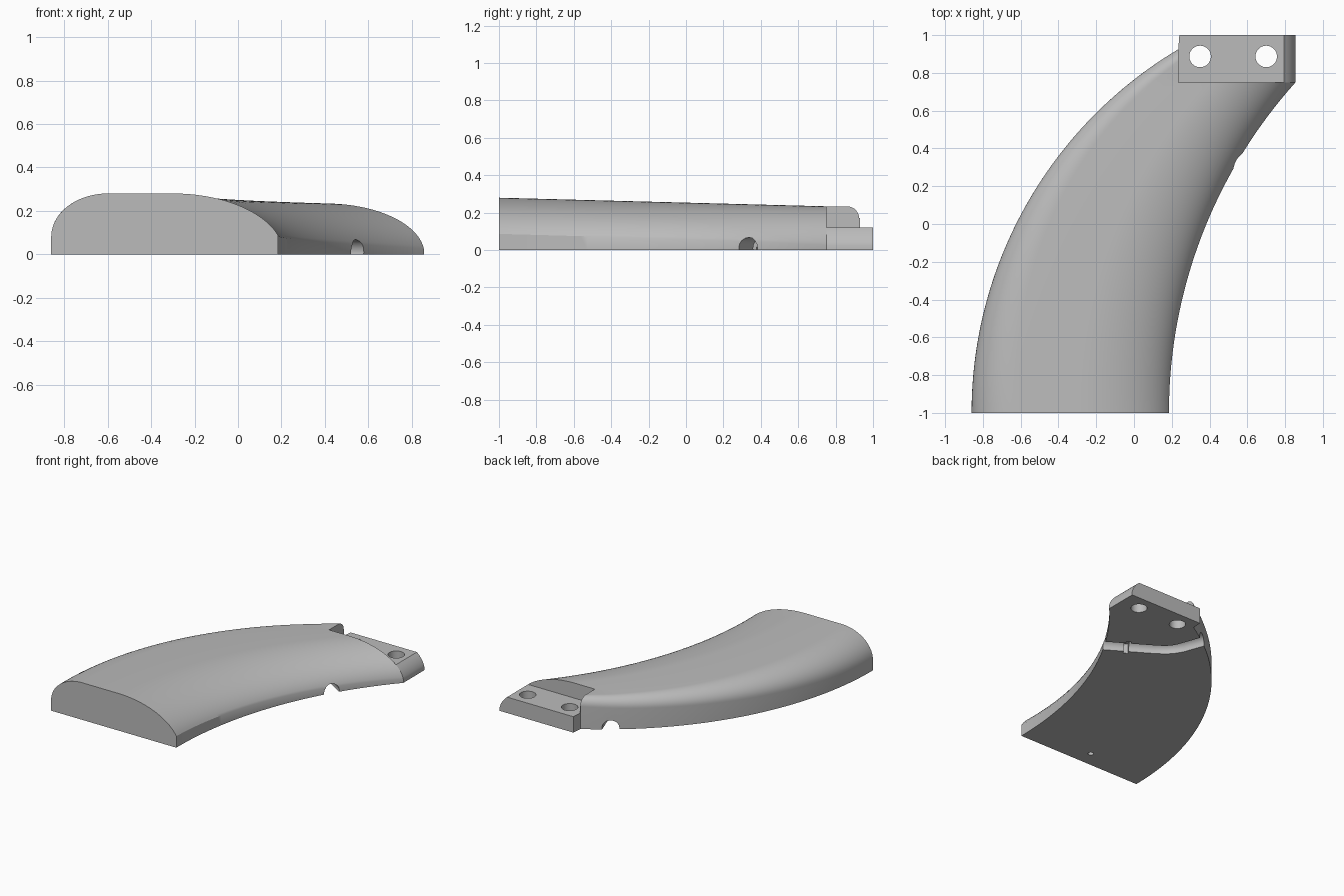
import bpy, bmesh, math
from mathutils import Matrix, Vector

if "Cube" in bpy.data.objects:
    bpy.data.objects.remove(bpy.data.objects["Cube"])

grey = bpy.data.materials.new("plain_grey")
grey.use_nodes = True
grey.diffuse_color = (0.5, 0.5, 0.5, 1)
grey.node_tree.nodes["Principled BSDF"].inputs["Base Color"].default_value = (0.5, 0.5, 0.5, 1)


def add_object(name, data):
    ob = bpy.data.objects.new(name, data)
    bpy.context.scene.collection.objects.link(ob)
    return ob


def mesh_object(name, bm):
    bmesh.ops.recalc_face_normals(bm, faces=bm.faces)
    me = bpy.data.meshes.new(name)
    bm.to_mesh(me)
    bm.free()
    return add_object(name, me)


def box(name, center, size, turn=0):
    bm = bmesh.new()
    m = Matrix.Translation(center) @ Matrix.Rotation(turn, 4, "Z") @ Matrix.Diagonal((*size, 1))
    bmesh.ops.create_cube(bm, size=1, matrix=m)
    return mesh_object(name, bm)


def cylinder(name, center, radius, depth):
    bm = bmesh.new()
    bmesh.ops.create_cone(bm, cap_ends=True, segments=40, radius1=radius, radius2=radius,
                          depth=depth, matrix=Matrix.Translation(center))
    return mesh_object(name, bm)


def lerp(a, b, t):
    return a + (b - a) * t


def arc_x(start, radius, y):
    # Side outlines are circular arcs that start straight at the front
    return start + radius - math.sqrt(radius ** 2 - (y + 1) ** 2)


def section(y):
    # Cross-section: rounded outer shoulder, flat top, elliptical inner slope
    t = (min(y, 0.75) + 1) / 1.75
    s = (min(y, 0.925) + 1) / 1.925
    left = min(arc_x(-0.86, 2.24, y), 0.24)
    right = arc_x(0.185, 2.62, min(y, 0.75))
    h = lerp(0.28, 0.234, t)
    fw, fh = lerp(0.26, 0.1, s), lerp(0.2, 0.065, s)
    w, a = lerp(0.485, 0.455, t), lerp(0.51, 0.458, t)
    pts = [(left, 0)]
    for i in range(15):
        q = i / 14 * math.pi / 2
        pts.append((left + fw * (1 - math.cos(q)), h - fh * (1 - math.sin(q))))
    for i in range(25):
        q = i / 24 * math.asin(w / a)
        pts.append((right - w + a * math.sin(q), h * math.cos(q)))
    pts.append((right, 0))
    return [Vector((x, y, z)) for x, z in pts]


# Curved tapering body with the mounting tab as its far end
bm = bmesh.new()
stations = [-1 + 1.75 * i / 48 for i in range(49)]
stations += [0.75 + 0.175 * i / 6 for i in range(1, 7)] + [1.0]
rings = [[bm.verts.new(p) for p in section(y)] for y in stations]
for r0, r1 in zip(rings, rings[1:]):
    for i in range(len(r0)):
        j = (i + 1) % len(r0)
        bm.faces.new((r0[i], r0[j], r1[j], r1[i]))
bm.faces.new(rings[0])
bm.faces.new(rings[-1])
body = mesh_object("curved_body", bm)
body.data.materials.append(grey)

# Bent cable channel under the body
curve = bpy.data.curves.new("channel_path", "CURVE")
curve.dimensions = "3D"
curve.bevel_depth = 0.058
curve.bevel_resolution = 6
curve.use_fill_caps = True
path = [(0.7, 0.24), (0.24, 0.522), (0.18, 0.565), (0.142, 0.61), (0.12, 0.65), (0, 0.98)]
spline = curve.splines.new("POLY")
spline.points.add(len(path) - 1)
for p, (x, y) in zip(spline.points, path):
    p.co = (x, y, 0.01, 1)
path_ob = add_object("channel_path", curve)
deps = bpy.context.evaluated_depsgraph_get()
bm = bmesh.new()
bm.from_mesh(bpy.data.meshes.new_from_object(path_ob.evaluated_get(deps)))
bmesh.ops.remove_doubles(bm, verts=bm.verts, dist=0.0001)
channel = mesh_object("channel_cutter", bm)
bpy.data.objects.remove(path_ob)

# Tab step, channel, collar slot, screw holes and pin hole
cutters = [
    box("tab_step_cutter", (0.735, 1.0, 0.37), (1.0, 0.5, 0.5)),
    channel,
    box("collar_cutter", (0.41, 0.416, 0), (0.035, 0.16, 0.15), math.radians(-31.5)),
    cylinder("screw_cutter_a", (0.35, 0.887, 0.1), 0.057, 0.6),
    cylinder("screw_cutter_b", (0.7, 0.887, 0.1), 0.057, 0.6),
    cylinder("pin_cutter", (-0.345, -0.88, 0), 0.02, 0.16),
]
for c in cutters:
    c.hide_render = True
    mod = body.modifiers.new(c.name, "BOOLEAN")
    mod.operation = "DIFFERENCE"
    mod.solver = "EXACT"
    mod.object = c

# Bake the cuts and remove the helpers
deps = bpy.context.evaluated_depsgraph_get()
deps.update()
cut_mesh = bpy.data.meshes.new_from_object(body.evaluated_get(deps))
body.modifiers.clear()
body.data = cut_mesh
cut_mesh.materials.clear()
cut_mesh.materials.append(grey)
for poly in cut_mesh.polygons:
    poly.material_index = 0
for c in cutters:
    bpy.data.objects.remove(c)

bpy.ops.object.select_all(action="DESELECT")
body.select_set(True)
bpy.context.view_layer.objects.active = body
bpy.ops.object.shade_smooth_by_angle(angle=math.radians(30))
